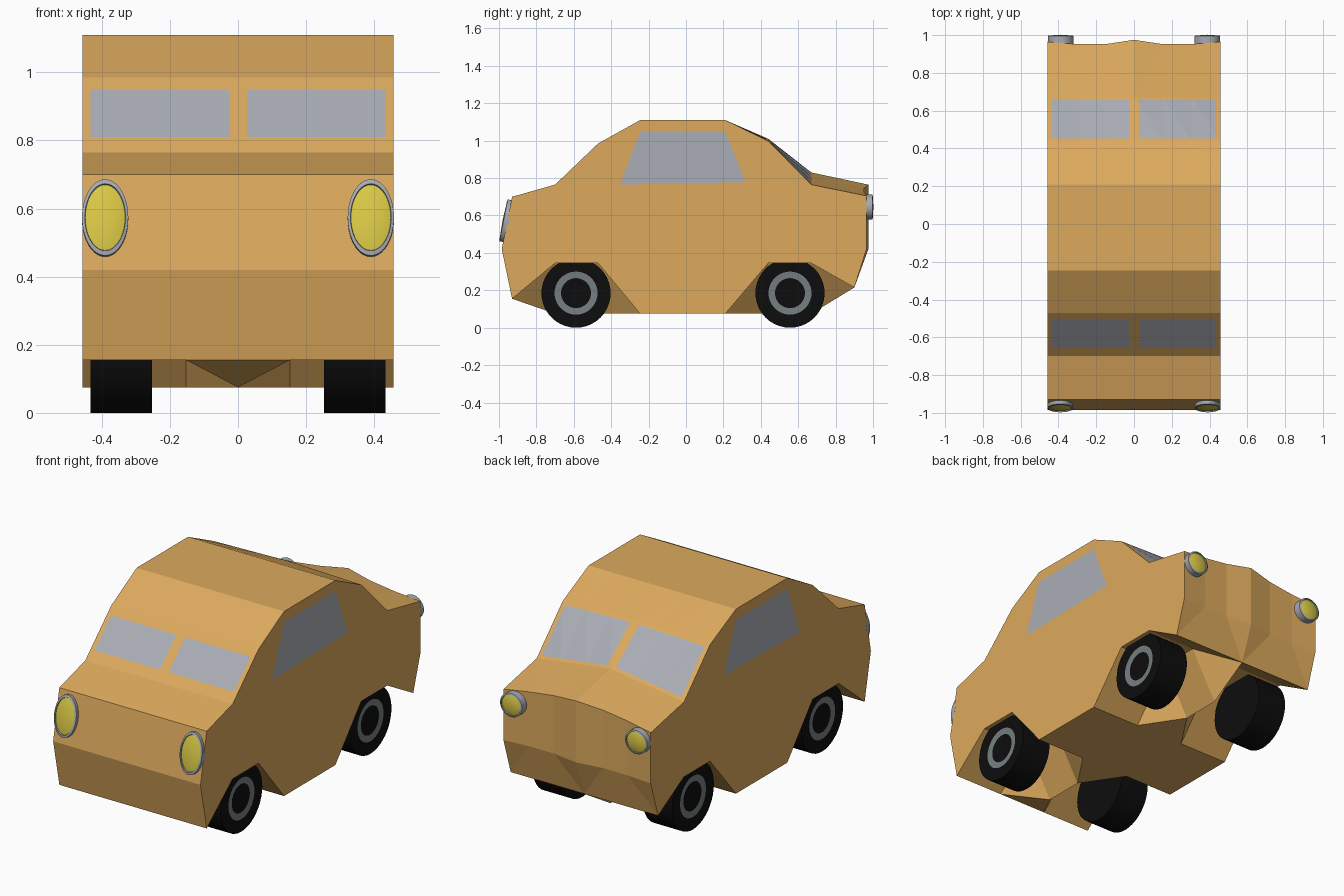
import bpy, bmesh, math
from mathutils import Vector, Matrix

if "Cube" in bpy.data.objects:
    bpy.data.objects.remove(bpy.data.objects["Cube"])


def material(name, rgb):
    m = bpy.data.materials.new(name)
    m.diffuse_color = (*rgb, 1)
    m.use_nodes = True
    m.node_tree.nodes["Principled BSDF"].inputs["Base Color"].default_value = m.diffuse_color
    return m


TAN = material("tan paint", (0.72, 0.40, 0.11))
GLASS = material("window grey", (0.40, 0.42, 0.46))
CHROME = material("lamp rim grey", (0.38, 0.41, 0.45))
YELLOW = material("lamp yellow", (0.70, 0.58, 0.06))
BLACK = material("tyre black", (0.004, 0.004, 0.004))
STEEL = material("hub ring grey", (0.18, 0.21, 0.22))


def finish(bm, name, mats):
    bmesh.ops.recalc_face_normals(bm, faces=bm.faces[:])
    me = bpy.data.meshes.new(name)
    bm.to_mesh(me)
    bm.free()
    for m in mats:
        me.materials.append(m)
    ob = bpy.data.objects.new(name, me)
    bpy.context.collection.objects.link(ob)
    return ob


# Body: side outline (y, z) swept over seven columns
# third value: how much the centre line is raised, fourth: rear-face wave
W = 0.457
OUTLINE = [
    (-0.93, 0.155, 0, 0), (-0.985, 0.42, 0, 0), (-0.93, 0.70, 0, 0),
    (-0.70, 0.765, 0, 0), (-0.47, 0.985, 0, 0), (-0.245, 1.11, 0, 0),
    (0.21, 1.11, 0, 0), (0.44, 0.998, 0.012, 0), (0.67, 0.765, 0.065, 0),
    (0.965, 0.705, 0.06, 1), (0.965, 0.42, 0, 1), (0.90, 0.215, 0, 0),
    (0.67, 0.345, -1, 0), (0.44, 0.345, -1, 0), (0.21, 0.075, 0, 0),
    (-0.245, 0.075, 0, 0), (-0.47, 0.345, -1, 0), (-0.70, 0.345, -1, 0)]
WAVE = [0.01, -0.013, -0.013, 0]

bm = bmesh.new()
cols = []
for i in range(-3, 4):
    col = []
    for y, z, lift, wave in OUTLINE:
        if lift < 0:                       # keel between the wheel wells
            z = 0.075 if i == 0 else z
        else:
            z += lift * (1 - abs(i) / 3)
        y += wave * WAVE[abs(i)]
        col.append(bm.verts.new((i * W / 3, y, z)))
    cols.append(col)
n = len(OUTLINE)
for a, b in zip(cols, cols[1:]):
    for k in range(n):
        j = (k + 1) % n
        bm.faces.new((a[k], a[j], b[j], b[k]))
bm.faces.new(cols[0])
bm.faces.new(cols[-1][::-1])
bmesh.ops.recalc_face_normals(bm, faces=bm.faces[:])
bmesh.ops.triangulate(bm, faces=bm.faces[:], quad_method='SHORT_EDGE')


def cut_windows(region, planes, inside):
    """Cut the faces of a region along planes, then paint the inside."""
    for co, no in planes:
        fs = [f for f in bm.faces if region(f.calc_center_median())]
        geom = list({v for f in fs for v in f.verts}) + \
            list({e for f in fs for e in f.edges}) + fs
        bmesh.ops.bisect_plane(bm, geom=geom, dist=1e-5, plane_co=co, plane_no=no)
    for f in bm.faces:
        c = f.calc_center_median()
        if region(c) and inside(c):
            f.material_index = 1


# Front and rear windows: two panes each
X_PLANES = [((x, 0, 0), (1, 0, 0)) for x in (-0.433, -0.027, 0.027, 0.433)]
for lo, hi, y0, y1 in ((-0.70, -0.47, -0.653, -0.507), (0.44, 0.67, 0.452, 0.658)):
    cut_windows(
        lambda c: c.z > 0.72 and lo < c.y < hi and abs(c.x) < W - 0.001,
        X_PLANES + [((0, y, 0), (0, 1, 0)) for y in (y0, y1)],
        lambda c: y0 < c.y < y1 and 0.027 < abs(c.x) < 0.433)

# Side windows: a trapezoid on each flank
TRAP = [Vector((0, *p)) for p in
        ((-0.352, 0.765), (0.318, 0.778), (0.21, 1.05), (-0.245, 1.05))]
EDGES = []
for p, q in zip(TRAP, TRAP[1:] + TRAP[:1]):
    d = q - p
    EDGES.append((p, Vector((0, -d.z, d.y))))
cut_windows(
    lambda c: abs(c.x) > W - 0.001, EDGES,
    lambda c: all((Vector((0, c.y, c.z)) - p).dot(no) > 0 for p, no in EDGES))
finish(bm, "car_body", [TAN, GLASS])


def lathe(name, profile, seg_mats, mats, centre, normal, tangent, rx=1, ry=1, steps=40):
    """Turn an (r, height) profile round an axis; the ends may lie on the axis."""
    zc, xc = Vector(normal).normalized(), Vector(tangent)
    yc = zc.cross(xc)
    rot = Matrix((xc, yc, zc)).transposed()
    bm = bmesh.new()
    rings = []
    for r, h in profile:
        cnt = steps if r else 1
        rings.append([bm.verts.new(Vector(centre) + rot @ Vector((
            rx * r * math.cos(2 * math.pi * k / steps),
            ry * r * math.sin(2 * math.pi * k / steps), h))) for k in range(cnt)])
    for a, b, mi in zip(rings, rings[1:], seg_mats):
        for k in range(steps):
            j = (k + 1) % steps
            vs = [a[k % len(a)], a[j % len(a)], b[j % len(b)], b[k % len(b)]]
            bm.faces.new(list(dict.fromkeys(vs))).material_index = mi
    ob = finish(bm, name, mats)
    bpy.ops.object.select_all(action='DESELECT')
    ob.select_set(True)
    bpy.context.view_layer.objects.active = ob
    bpy.ops.object.shade_smooth_by_angle(angle=math.radians(30))


R, T = 0.185, 0.181
WHEEL = [(0, 0), (R, 0), (R, T), (0.115, T), (0.08, T - 0.004), (0, T - 0.004)]


def lamp(h):
    return [(0, -0.01), (1, -0.01), (1, h), (0.88, h + 0.003), (0.86, h - 0.003),
            (0.55, h + 0.004), (0, h + 0.006)]


for s, side in ((-1, "left"), (1, "right")):
    # Wheels
    for end, y in (("front", -0.588), ("rear", 0.556)):
        lathe(f"{end}_{side}_wheel", WHEEL, [0, 0, 0, 1, 0], [BLACK, STEEL],
              (s * 0.252, y, R), (s, 0, 0), (0, 1, 0))
    # Headlights (tall ovals on the sloping nose) and round tail lights
    lathe(f"{side}_headlight", lamp(0.02), [0, 0, 0, 0, 1, 1], [CHROME, YELLOW],
          (s * 0.39, -0.955, 0.57), (0, -0.28, 0.055), (1, 0, 0), 0.068, 0.114)
    lathe(f"{side}_tail_light", lamp(0.035), [0, 0, 0, 0, 1, 1], [CHROME, YELLOW],
          (s * 0.388, 0.961, 0.645), (0, 1, 0), (1, 0, 0), 0.068, 0.066)
